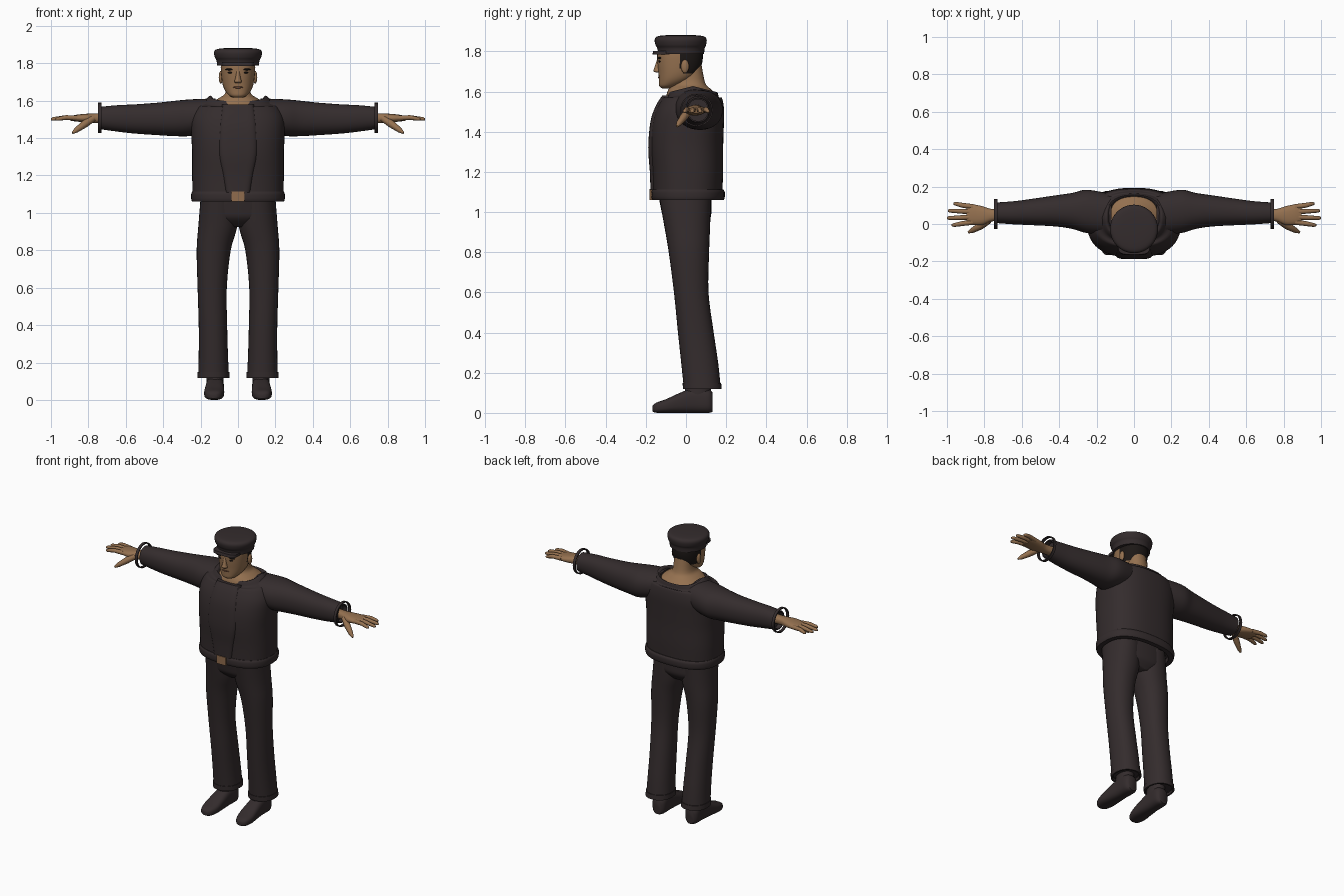
import bpy, bmesh, math
from mathutils import Vector

if "Cube" in bpy.data.objects:
    bpy.data.objects.remove(bpy.data.objects["Cube"], do_unlink=True)


def material(name, rgb):
    mat = bpy.data.materials.new(name)
    mat.use_nodes = True
    mat.diffuse_color = (*rgb, 1)
    bsdf = mat.node_tree.nodes["Principled BSDF"]
    bsdf.inputs["Base Color"].default_value = (*rgb, 1)
    bsdf.inputs["Roughness"].default_value = 0.8
    return mat


CLOTH = material("dark cloth", (.034, .025, .026))
SKIN = material("tan skin", (.30, .165, .08))
HAIR = material("dark hair", (.012, .009, .008))
LIPS = material("brown lips", (.16, .07, .04))
BUCKLE = material("tan leather", (.28, .15, .075))


def finish(name, bm, mat, angle=50):
    bmesh.ops.recalc_face_normals(bm, faces=bm.faces)
    mesh = bpy.data.meshes.new(name)
    bm.to_mesh(mesh)
    bm.free()
    mesh.materials.append(mat)
    obj = bpy.data.objects.new(name, mesh)
    bpy.context.collection.objects.link(obj)
    bpy.ops.object.select_all(action="DESELECT")
    obj.select_set(True)
    bpy.context.view_layer.objects.active = obj
    bpy.ops.object.shade_smooth_by_angle(angle=math.radians(angle))
    return obj


def smooth_rows(rows, steps):
    """Catmull-Rom blend between cross-section rows."""
    rows = [Vector(r) for r in rows]
    out = []
    for i in range(len(rows) - 1):
        p, q = rows[i], rows[i + 1]
        before, after = rows[max(i - 1, 0)], rows[min(i + 2, len(rows) - 1)]
        for k in range(steps):
            t = k / steps
            m, n = (q - before) / 2, (after - p) / 2
            d = q - p
            out.append(p + m * t + (3 * d - 2 * m - n) * t**2 + (m + n - 2 * d) * t**3)
    return out + [rows[-1]]


def section(axis, row, side, power, count):
    """One rounded ring; a row holds position, centre, half width, low, high."""
    pos, mid, half, low, high = row
    points = []
    for i in range(count):
        angle = math.tau * i / count
        c, s = math.cos(angle), math.sin(angle)
        a = mid + half * math.copysign(abs(c) ** (2 / power), c)
        b = (low + high) / 2 + (high - low) / 2 * math.copysign(abs(s) ** (2 / power), s)
        x, y, z = {"x": (pos, a, b), "y": (a, pos, b), "z": (a, b, pos)}[axis]
        points.append((x * side, y, z))
    return points


def skin_rings(bm, rings):
    rings = [[bm.verts.new(p) for p in ring] for ring in rings]
    count = len(rings[0])
    for r, s in zip(rings, rings[1:]):
        for i in range(count):
            j = (i + 1) % count
            bm.faces.new((r[i], r[j], s[j], s[i]))
    bm.faces.new(rings[0])
    bm.faces.new(rings[-1])


def loft(name, axis, rows, mat, side=1, power=2.2, count=32, steps=4, hollow=0):
    rows = smooth_rows(rows, steps)
    if hollow:
        # Recess the first end so it reads as an open garment edge
        pos, mid, half, low, high = rows[0]
        pad = half * .12
        rim = [mid, half - pad, low + pad, high - pad]
        rows = [Vector([pos + hollow] + rim), Vector([pos] + rim)] + rows
    bm = bmesh.new()
    skin_rings(bm, [section(axis, r, side, power, count) for r in rows])
    return finish(name, bm, mat)


def tube(name, points, radii, mat, side=1):
    bm = bmesh.new()
    points = [Vector((x * side, y, z)) for x, y, z in points]
    turn = (points[-1] - points[0]).to_track_quat("Z", "Y")
    rings = []
    for p, r in zip(points, radii):
        rings.append([p + turn @ Vector((r * math.cos(math.tau * i / 10),
                                         r * math.sin(math.tau * i / 10), 0))
                      for i in range(10)])
    skin_rings(bm, rings)
    return finish(name, bm, mat, 70)


def ellipsoid(name, centre, size, mat):
    bm = bmesh.new()
    bmesh.ops.create_uvsphere(bm, u_segments=16, v_segments=10, radius=1)
    for v in bm.verts:
        v.co = Vector(c + s * k for c, s, k in zip(centre, size, v.co))
    return finish(name, bm, mat)


# Jacket body, with a collar that dips at the front and back
jacket = loft("jacket", "z", [
    (1.09, 0, .243, -.163, .18), (1.2, 0, .245, -.168, .185), (1.32, 0, .245, -.178, .185),
    (1.42, 0, .25, -.174, .188), (1.5, 0, .25, -.155, .19), (1.56, 0, .225, -.125, .182),
    (1.6, 0, .18, -.1, .165), (1.627, 0, .148, -.085, .155), (1.605, 0, .13, -.07, .14)],
    CLOTH, power=2.5, count=48)
for v in jacket.data.vertices:
    if v.co.z > 1.57:
        v.co.z -= .25 * abs(v.co.y - .035) * min(1, (v.co.z - 1.57) / .03)
loft("jacket_hem", "z", [(1.06, 0, .246, -.168, .188), (1.075, 0, .25, -.173, .193),
     (1.1, 0, .25, -.173, .193), (1.113, 0, .245, -.167, .185)],
     CLOTH, power=2.5, count=48, hollow=.03)
loft("front_panel", "z", [(1.11, 0, .07, -.177, 0), (1.2, 0, .085, -.18, 0),
     (1.32, 0, .108, -.188, 0), (1.45, 0, .105, -.177, 0), (1.53, 0, .095, -.15, 0),
     (1.58, 0, .085, -.118, 0)], CLOTH, power=5, count=40)
loft("buckle", "z", [(1.06, 0, .035, -.181, -.15), (1.115, 0, .035, -.181, -.15)],
     BUCKLE, power=12, steps=1)

# Head, neck and cap
loft("neck", "z", [(1.57, 0, .15, -.1, .155), (1.592, 0, .135, -.095, .145),
     (1.615, 0, .1, -.085, .12), (1.645, 0, .066, -.062, .095), (1.73, 0, .06, -.05, .078)],
     SKIN)
head = loft("head", "z", [(1.616, 0, .025, -.12, -.075), (1.628, 0, .048, -.133, -.04),
     (1.655, 0, .07, -.135, .02), (1.69, 0, .083, -.137, .06), (1.74, 0, .09, -.142, .08),
     (1.79, 0, .092, -.143, .084), (1.83, 0, .085, -.13, .075)], SKIN)
head.data.materials.append(HAIR)
for face in head.data.polygons:
    c = face.center
    if (c.y > -.005 and c.z > 1.69) or (c.y > -.03 and c.z > 1.72):
        face.material_index = 1
loft("nose", "z", [(1.695, 0, .014, -.15, -.12), (1.702, 0, .02, -.162, -.12),
     (1.72, 0, .014, -.157, -.12), (1.765, 0, .009, -.142, -.12)], SKIN, count=16)
ellipsoid("mouth", (0, -.132, 1.671), (.027, .007, .006), LIPS)
for side, label in ((1, "left"), (-1, "right")):
    ellipsoid(label + "_ear", (side * .092, -.005, 1.725), (.011, .02, .034), SKIN)
    ellipsoid(label + "_brow", (side * .043, -.132, 1.767), (.027, .008, .005), HAIR)
    ellipsoid(label + "_eye", (side * .04, -.132, 1.75), (.016, .006, .005), HAIR)
loft("cap", "z", [(1.788, 0, .112, -.138, .09), (1.815, 0, .115, -.143, .093),
     (1.832, 0, .124, -.152, .1), (1.858, 0, .128, -.156, .103),
     (1.874, 0, .116, -.144, .091), (1.88, 0, .08, -.108, .055),
     (1.882, 0, .03, -.055, .003)], CLOTH, power=2, count=40)
loft("cap_brim", "z", [(1.785, 0, .085, -.167, -.05), (1.803, 0, .085, -.163, -.05)],
     CLOTH, power=4, steps=1)

for side, label in ((1, "left"), (-1, "right")):
    # Sleeve, from the wrist to the shoulder
    loft(label + "_sleeve", "x", [
        (.735, .06, .055, 1.447, 1.567), (.64, .06, .062, 1.434, 1.576),
        (.55, .064, .07, 1.424, 1.58), (.42, .07, .083, 1.415, 1.59),
        (.33, .07, .096, 1.41, 1.6), (.25, .067, .116, 1.412, 1.607),
        (.12, .05, .11, 1.44, 1.612)], CLOTH, side, hollow=-.03)
    # Loose wrist band
    bm = bmesh.new()
    skin_rings(bm, [section("x", (x, .053, r, 1.508 - r, 1.508 + r), side, 2, 32)
                    for x, r in ((.73, .074), (.73, .081), (.748, .081), (.748, .074), (.73, .074))])
    bmesh.ops.delete(bm, geom=[f for f in bm.faces if len(f.verts) > 4], context="FACES_ONLY")
    bmesh.ops.remove_doubles(bm, verts=bm.verts, dist=.0001)
    finish(label + "_wrist_band", bm, CLOTH)

    # Hand
    loft(label + "_palm", "x", [(.69, .05, .03, 1.48, 1.535), (.76, .047, .033, 1.48, 1.532),
         (.81, .045, .05, 1.482, 1.53), (.86, .05, .054, 1.488, 1.525),
         (.895, .052, .045, 1.492, 1.518)], SKIN, side, power=2.4, count=20)
    fingers = (("index", .01, .975), ("middle", .037, 1), ("ring", .065, .995), ("little", .092, .965))
    for name, y, tip in fingers:
        spread = (y - .05) * .4
        tube(f"{label}_{name}_finger",
             [(.86, y, 1.507), (.92, y + spread / 2, 1.51), (tip - .01, y + spread, 1.502),
              (tip, y + spread, 1.5)], (.014, .013, .01, .005), SKIN, side)
    tube(label + "_thumb", [(.775, .02, 1.505), (.82, -.01, 1.475), (.865, -.035, 1.442),
         (.885, -.045, 1.427)], (.018, .02, .014, .006), SKIN, side)

    # Trouser leg and hem
    loft(label + "_trouser_leg", "z", [
        (.135, .131, .082, -.012, .172), (.25, .132, .078, -.024, .16),
        (.4, .134, .076, -.04, .138), (.6, .138, .078, -.06, .112),
        (.8, .13, .091, -.086, .115), (.93, .108, .104, -.108, .12),
        (1.08, .1, .1, -.135, .125)], CLOTH, side, hollow=.04)
    loft(label + "_trouser_hem", "z", [(.118, .131, .086, -.015, .178),
         (.15, .131, .085, -.017, .175)], CLOTH, side, steps=1, hollow=.02)

    # Shoe and ankle
    loft(label + "_ankle", "z", [(.06, .123, .044, -.01, .122), (.18, .123, .046, 0, .125)],
         CLOTH, side)
    loft(label + "_shoe", "y", [
        (-.167, .13, .018, .008, .034), (-.15, .13, .039, .001, .05),
        (-.1, .128, .053, 0, .068), (-.03, .125, .051, 0, .1), (.04, .123, .047, 0, .125),
        (.11, .122, .046, 0, .12), (.133, .122, .03, .005, .1)],
        CLOTH, side, power=2.8)

# Hips
loft("trouser_hips", "z", [(.925, 0, .1, -.06, .09), (.97, 0, .18, -.11, .122),
     (1.02, 0, .2, -.125, .126), (1.1, 0, .2, -.14, .126)], CLOTH, power=2.5)
